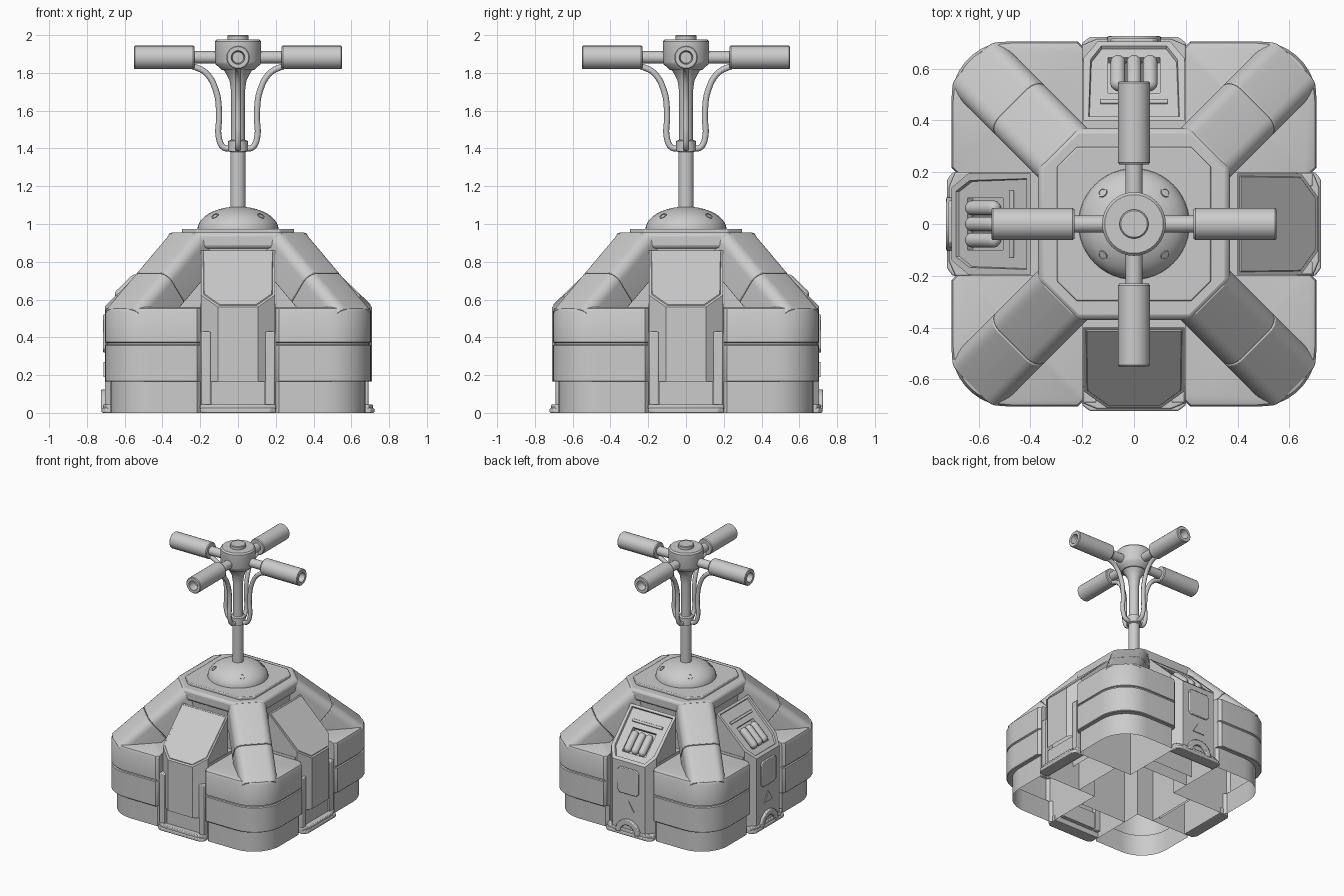
import bpy, bmesh, math
from mathutils import Matrix, Vector

if "Cube" in bpy.data.objects:
    bpy.data.objects.remove(bpy.data.objects["Cube"])

grey = bpy.data.materials.new("plain grey")
grey.use_nodes = True
grey.diffuse_color = (0.6, 0.6, 0.6, 1)
grey.node_tree.nodes["Principled BSDF"].inputs["Base Color"].default_value = (0.6, 0.6, 0.6, 1)
parts = []


def rot(deg, axis):
    return Matrix.Rotation(math.radians(deg), 4, axis)


def move(x, y, z):
    return Matrix.Translation((x, y, z))


UPRIGHT = rot(90, 'X')      # local (x, y, z) becomes (x, -z, y): y is up, z is outward
PANEL = move(0, -0.71, 0.56) @ rot(44, 'X')
SIDES = {"front": 0, "left": 90, "back": 180, "right": 270}


def finish(name, bm, matrix=Matrix(), bevel=0):
    bmesh.ops.recalc_face_normals(bm, faces=bm.faces)
    bm.transform(matrix)
    mesh = bpy.data.meshes.new(name)
    bm.to_mesh(mesh)
    bm.free()
    mesh.materials.append(grey)
    ob = bpy.data.objects.new(name, mesh)
    bpy.context.collection.objects.link(ob)
    if bevel:
        mod = ob.modifiers.new("Bevel", 'BEVEL')
        mod.width, mod.segments, mod.limit_method = bevel, 2, 'ANGLE'
    parts.append(ob)
    return ob


def stack(rings, cap_bottom=True):
    """Bridge equal-length rings of points into a skin."""
    bm = bmesh.new()
    loops = [[bm.verts.new(p) for p in ring] for ring in rings]
    n = len(loops[0])
    for a, b in zip(loops, loops[1:]):
        for i in range(n):
            j = (i + 1) % n
            bm.faces.new((a[i], a[j], b[j], b[i]))
    if cap_bottom:
        bm.faces.new(loops[0][::-1])
    bm.faces.new(loops[-1])
    return bm


def slab(name, pts, t0, t1, matrix=Matrix(), bevel=0):
    rings = [[(x, y, t) for x, y in pts] for t in (t0, t1)]
    return finish(name, stack(rings), matrix, bevel)


def rect(x, y0, y1, cut=0.0, mid=0.0):
    """Rectangle about x = mid, with optional cut corners."""
    pts = [(-x + cut, y0), (x - cut, y0), (x, y0 + cut), (x, y1 - cut),
           (x - cut, y1), (-x + cut, y1), (-x, y1 - cut), (-x, y0 + cut)]
    if not cut:
        pts = [pts[0], pts[1], pts[4], pts[5]]
    return [(px + mid, py) for px, py in pts]


def prow(wide, narrow, back, shoulder, nose):
    """Plan outline with a chamfered front."""
    return [(-wide, -back), (wide, -back), (wide, -shoulder),
            (narrow, -nose), (-narrow, -nose), (-wide, -shoulder)]


def lathe(name, profile, matrix=Matrix(), n=32):
    rings = [[(max(r, 0.0005) * math.cos(k * math.tau / n),
               max(r, 0.0005) * math.sin(k * math.tau / n), z) for k in range(n)]
             for r, z in profile]
    return finish(name, stack(rings), matrix)


# Corner blocks: hollow shells, open below, with a recessed skirt and a seam
def block_ring(inset, z):
    e, r, inner = 0.705 - inset, 0.225, 0.198
    c = e - r
    pts = [(inner, inner), (e - 0.02, inner), (e, inner + 0.02)]
    pts += [(c + r * math.cos(a), c + r * math.sin(a))
            for a in (math.radians(d) for d in range(0, 91, 10))]
    pts += [(inner + 0.02, e), (inner, e - 0.02)]
    return [(x, y, z) for x, y in pts]


LEVELS = [(0.03, 0), (0.03, 0.165), (0.004, 0.165), (0, 0.17), (0, 0.358), (0.008, 0.362),
          (0.008, 0.37), (0, 0.374), (0, 0.535), (0.007, 0.553), (0.025, 0.56)]
for k in range(4):
    finish(f"corner_block_{k + 1}", stack([block_ring(*lv) for lv in LEVELS], cap_bottom=False),
           rot(90 * k, 'Z'))

# Core wall, flaring out under the top frame
finish("core_wall", stack([[(x * h, y * h, z) for x, y in ((-1, -1), (1, -1), (1, 1), (-1, 1))]
                           for h, z in ((0.33, 0.55), (0.33, 0.73), (0.345, 0.88))],
                          cap_bottom=False))

# Top frame and raised deck
slab("top_frame", rect(0.37, -0.37, 0.37, 0.15), 0.87, 0.955, bevel=0.02)
slab("top_deck", rect(0.297, -0.297, 0.297, 0.075), 0.95, 0.974, bevel=0.006)

# Diagonal struts: rounded beams in two lengths
section = [(-0.135, -0.2), (0.135, -0.2), (0.135, -0.06)]
section += [(0.075 + 0.06 * math.cos(a), -0.06 + 0.06 * math.sin(a))
            for a in (math.radians(d) for d in range(15, 91, 15))]
section += [(-x, y) for x, y in section[:1:-1]]
for k in range(4):
    frame = rot(45 + 90 * k, 'Z') @ move(0, -0.405, 0.957) @ rot(40, 'X') @ UPRIGHT
    slab(f"strut_upper_{k + 1}", section, 0.008, 0.335, frame, 0.005)
    slab(f"strut_lower_{k + 1}", section, 0.337, 0.63, frame, 0.005)


def column(name, plan, z0, turn, recess, border, cutter=None):
    """Upright hollow prism, its head sliced along the panel slope, with an inset panel."""
    bm = stack([[(x, y, z) for x, y in plan] for z in (z0, 1.1)])
    normal = PANEL.to_3x3() @ Vector((0, 0, 1))
    cut = bmesh.ops.bisect_plane(bm, geom=bm.verts[:] + bm.edges[:] + bm.faces[:],
                                 plane_co=PANEL.translation, plane_no=normal, clear_outer=True)
    edges = [g for g in cut["geom_cut"] if isinstance(g, bmesh.types.BMEdge)]
    bmesh.ops.holes_fill(bm, edges=edges)
    bmesh.ops.recalc_face_normals(bm, faces=bm.faces)
    face = max(bm.faces, key=lambda f: f.normal.dot(normal))
    bmesh.ops.inset_individual(bm, faces=[face], thickness=border)
    bmesh.ops.inset_individual(bm, faces=[face], thickness=0.004, depth=recess)
    ob = finish(name, bm)
    if cutter:
        tool = slab(name + "_cutter", cutter, -0.045, 0.05, PANEL)
        parts.remove(tool)
        tool.hide_render = True
        mod = ob.modifiers.new("Window", 'BOOLEAN')
        mod.operation, mod.object = 'DIFFERENCE', tool
        bpy.context.view_layer.objects.active = ob
        bpy.ops.object.modifier_apply(modifier=mod.name)
        bpy.data.objects.remove(tool)
    # Open the underside
    bm = bmesh.new()
    bm.from_mesh(ob.data)
    under = [f for f in bm.faces if f.calc_center_median().z < z0 + 0.001]
    bmesh.ops.delete(bm, geom=under, context='FACES')
    bm.transform(turn)
    bm.to_mesh(ob.data)
    bm.free()


for side, angle in SIDES.items():
    turn = rot(angle, 'Z')
    up, tilt = turn @ UPRIGHT, turn @ PANEL
    # Bay wall, open below, closing the gap between two corner blocks
    finish(f"{side}_bay", stack([[(x, y, z) for x, y in rect(0.198, -0.63, -0.34)]
                                 for z in (0, 0.58)], cap_bottom=False), turn)
    slab(f"{side}_foot", prow(0.2, 0.14, 0.63, 0.69, 0.715), 0, 0.045, turn, 0.006)
    slab(f"{side}_foot_lip", prow(0.2, 0.17, 0.63, 0.7, 0.722), 0, 0.025, turn, 0.006)

    if side in ("front", "left"):
        # Plain armour sides
        column(f"{side}_armour", prow(0.195, 0.105, 0.4, 0.645, 0.71), 0.165, turn, 0.005, 0.014)
        slab(f"{side}_ankle", rect(0.14, 0.04, 0.17), 0.6, 0.675, up)
        for s in (-1, 1):
            slab(f"{side}_rail_{s}", rect(0.025, 0.04, 0.43, mid=s * 0.17), 0.6, 0.69, up, 0.006)
    else:
        # Vent sides: window with three tubes, equipment plate and hose arch
        column(f"{side}_vent_body", prow(0.195, 0.14, 0.4, 0.64, 0.705), 0.04, turn,
               -0.014, 0.028, rect(0.1, 0.08, 0.27))
        slab(f"{side}_vent_lintel", rect(0.13, 0.31, 0.33), -0.02, -0.004, tilt, 0.003)
        for k in (-1, 0, 1):
            caps = [(0.029 * math.sin(math.radians(a)), 0.029 * (1 - math.cos(math.radians(a))))
                    for a in range(0, 91, 15)]
            tube = [(r, 0.08 + d) for r, d in caps] + [(r, 0.25 - d) for r, d in caps[::-1]]
            lathe(f"{side}_vent_tube_{k + 2}", tube,
                  tilt @ move(0.062 * k, 0, -0.012) @ rot(-90, 'X'), 16)
        slab(f"{side}_equipment_plate", rect(0.09, 0.32, 0.52, 0.02), 0.69, 0.716, up, 0.005)
        slab(f"{side}_marker_plate", [(-0.05, 0.19), (0.05, 0.19), (0, 0.27)], 0.7, 0.711, up)
        arch = [(0.105 * math.cos(a), 0.02 + 0.105 * math.sin(a))
                for a in (math.radians(d) for d in range(0, 181, 15))]
        arch += [(x * 0.6, 0.02 + (z - 0.02) * 0.6) for x, z in arch[::-1]]
        slab(f"{side}_hose_arch", arch, 0.65, 0.725, up, 0.006)

# Dome with four ring sockets
dome = [(0.215, 0.96)] + [(0.215 * math.cos(a), 0.97 + 0.122 * math.sin(a))
                          for a in (math.radians(d) for d in range(0, 91, 9))]
lathe("dome", dome, n=48)
for k in range(4):
    lathe(f"dome_socket_{k + 1}", [(0.02, -0.02), (0.02, 0.003), (0.014, 0.003), (0.014, -0.003)],
          rot(45 + 90 * k, 'Z') @ move(0, -0.172, 1.043) @ rot(40, 'X'), 16)

# Mast, collar and flared neck
lathe("mast", [(0.04, 1.05), (0.04, 1.38), (0.052, 1.385), (0.052, 1.44), (0.036, 1.445),
               (0.036, 1.7), (0.045, 1.76), (0.065, 1.8), (0.09, 1.83)])
lathe("hub", [(0.085, 1.815), (0.118, 1.845), (0.123, 1.86), (0.123, 1.965), (0.113, 1.976),
              (0.056, 1.976), (0.056, 1.995), (0.051, 2.0)])

# Four handles with hollow ends, each with a cable down to the collar
for k in range(4):
    turn = rot(90 * k, 'Z')
    lathe(f"handle_{k + 1}", [(0.033, 0.08), (0.033, 0.23), (0.057, 0.23), (0.062, 0.237),
                              (0.062, 0.545), (0.057, 0.55), (0.036, 0.55), (0.03, 0.49)],
          turn @ move(0, 0, 1.882) @ UPRIGHT, 24)
    curve = bpy.data.curves.new("cable_path", 'CURVE')
    curve.dimensions, curve.bevel_depth, curve.bevel_resolution = '3D', 0.016, 2
    path = [(0.25, 1.84), (0.17, 1.8), (0.115, 1.7), (0.1, 1.58), (0.1, 1.45), (0.075, 1.405),
            (0.03, 1.4)]
    spline = curve.splines.new('BEZIER')
    spline.bezier_points.add(len(path) - 1)
    for point, (d, z) in zip(spline.bezier_points, path):
        point.co = turn @ Vector((0, -d, z))
        point.handle_left_type = point.handle_right_type = 'AUTO'
    spline.resolution_u = 6
    curve.materials.append(grey)
    cable = bpy.data.objects.new(f"cable_{k + 1}", curve)
    bpy.context.collection.objects.link(cable)

# Smooth the round surfaces, keep hard edges crisp
bpy.ops.object.select_all(action='DESELECT')
for ob in parts:
    ob.select_set(True)
bpy.context.view_layer.objects.active = parts[0]
bpy.ops.object.shade_smooth_by_angle(angle=math.radians(32))
